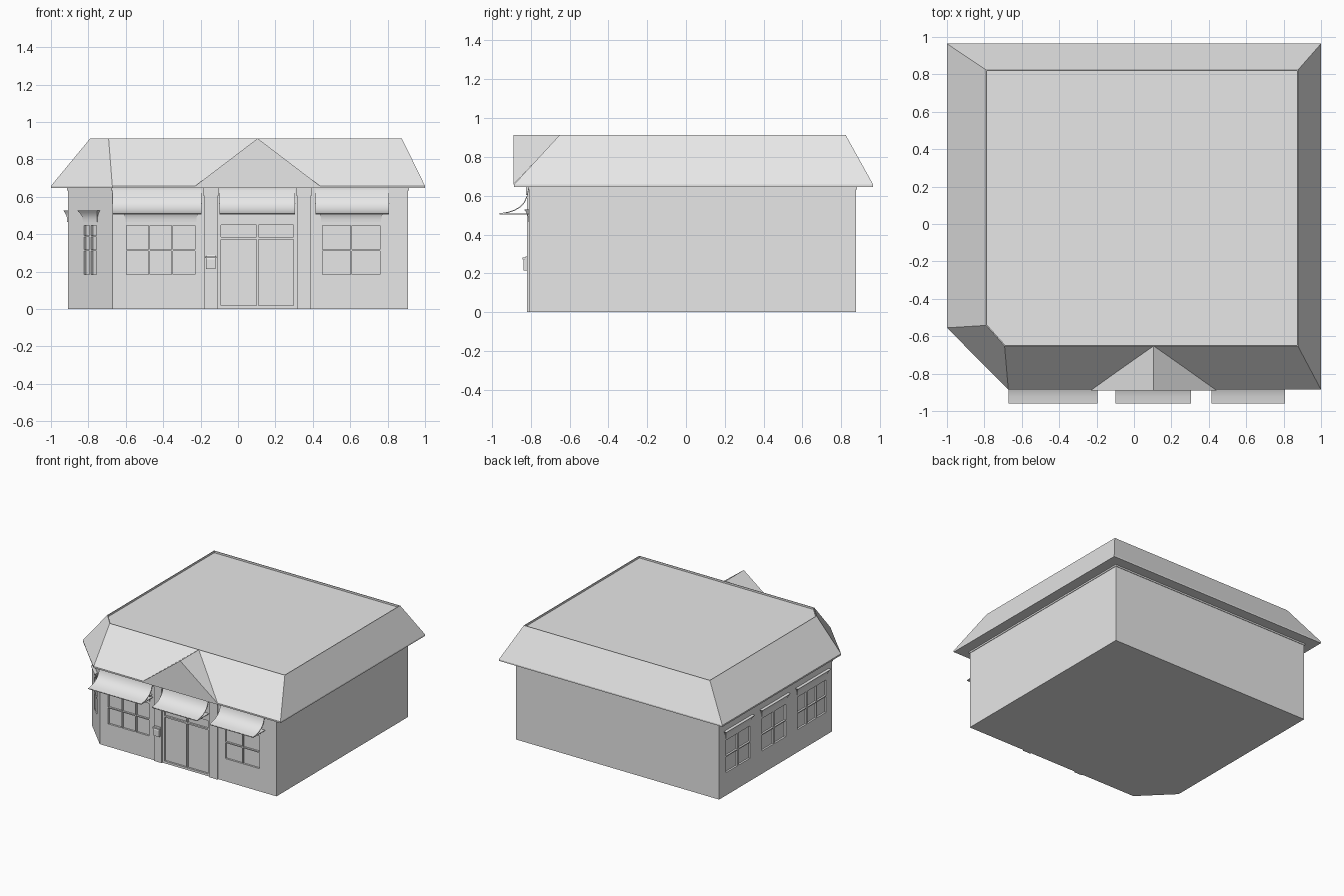
import bpy, bmesh, math
from mathutils import Matrix, Vector

cube = bpy.data.objects.get("Cube")
if cube:
    bpy.data.objects.remove(cube, do_unlink=True)

grey = bpy.data.materials.new("plain_grey")
grey.use_nodes = True
grey.diffuse_color = (0.8, 0.8, 0.8, 1)
grey.node_tree.nodes["Principled BSDF"].inputs["Base Color"].default_value = (0.8, 0.8, 0.8, 1)


def finish(name, bm, frame=Matrix(), smooth=False):
    bmesh.ops.recalc_face_normals(bm, faces=bm.faces)
    mesh = bpy.data.meshes.new(name)
    bm.to_mesh(mesh)
    bm.free()
    mesh.transform(frame)
    mesh.materials.append(grey)
    obj = bpy.data.objects.new(name, mesh)
    bpy.context.collection.objects.link(obj)
    if smooth:
        bpy.ops.object.select_all(action="DESELECT")
        obj.select_set(True)
        bpy.context.view_layer.objects.active = obj
        bpy.ops.object.shade_smooth_by_angle(angle=math.radians(35))
    return obj


def loft(name, rings, frame=Matrix(), smooth=False):
    """Skin a stack of equal-length rings and cap both ends."""
    bm = bmesh.new()
    loops = [[bm.verts.new(p) for p in ring] for ring in rings]
    for a, b in zip(loops, loops[1:]):
        for i in range(len(a)):
            j = (i + 1) % len(a)
            bm.faces.new((a[i], a[j], b[j], b[i]))
    bm.faces.new(loops[0])
    bm.faces.new(loops[-1])
    return finish(name, bm, frame, smooth)


def level(outline, z, scale=1.0):
    return [(x * scale, y * scale, z) for x, y in outline]


def add_box(bm, lo, hi, frame=Matrix()):
    lo, hi = Vector(lo), Vector(hi)
    m = frame @ Matrix.Translation((lo + hi) / 2) @ Matrix.Diagonal((*(hi - lo), 1))
    bmesh.ops.create_cube(bm, size=1, matrix=m)


def box(name, lo, hi):
    bm = bmesh.new()
    add_box(bm, lo, hi)
    return finish(name, bm)


# Wall frames: local x runs along the wall, local -y points outward
front = Matrix.Translation((0, -0.808, 0))
corner = Matrix.Translation((-0.79, -0.69, 0)) @ Matrix.Rotation(-math.pi / 4, 4, "Z")
side = Matrix.Translation((-0.91, 0, 0)) @ Matrix.Rotation(-math.pi / 2, 4, "Z")

# Walls with one cut-off corner
plan = [(-0.91, 0.876), (0.91, 0.876), (0.91, -0.808), (-0.672, -0.808), (-0.91, -0.57)]
walls = loft("walls", [level(plan, 0), level(plan, 0.65)])
loft("frieze", [level(plan, 0.633, 1.005), level(plan, 0.652, 1.005)])

# Recessed panes
cutter_bm = bmesh.new()


def cut_panes(frame, columns, rows, gap=0.006):
    for x0, x1 in zip(columns, columns[1:]):
        for z0, z1 in zip(rows, rows[1:]):
            add_box(cutter_bm, (x0 + gap, -0.05, z0 + gap), (x1 - gap, 0.015, z1 - gap), frame)


def hood(name, frame, x0, x1):
    """Coved moulding that flares outward above a window."""
    rings = []
    for i in range(6):
        t = i / 5
        flare = 0.003 + 0.022 * t ** 2.5
        a, b = x0 - flare, x1 + flare
        z = 0.465 + 0.063 * t
        rings.append([(a, 0.004, z), (b, 0.004, z), (b, -flare, z), (a, -flare, z)])
    loft(name, rings, frame, smooth=True)


windows = [
    ("front_wide", front, -0.413, 0.374, 3),
    ("front_narrow", front, 0.605, 0.314, 2),
    ("side_back", side, -0.635, 0.314, 2),
    ("side_middle", side, -0.175, 0.314, 2),
    ("side_wide", side, 0.31, 0.374, 3),
    ("corner", corner, 0, 0.1, 2),
]
for name, frame, centre, width, count in windows:
    left = centre - width / 2
    columns = [left + width * i / count for i in range(count + 1)]
    rows = [0.18, 0.315, 0.39, 0.45] if name == "corner" else [0.18, 0.315, 0.45]
    cut_panes(frame, columns, rows, 0.004)
    hood(name + "_window_hood", frame, left, left + width)

# Double door with transom lights
cut_panes(front, [-0.098, 0.104, 0.302], [0.012, 0.378, 0.454])

cutter = finish("pane_cutter", cutter_bm)
cutter.hide_render = True
cut = walls.modifiers.new("panes", "BOOLEAN")
cut.object = cutter
cut.operation = "DIFFERENCE"
cut.solver = "EXACT"
bpy.context.view_layer.objects.active = walls
bpy.ops.object.modifier_apply(modifier=cut.name)
bpy.data.objects.remove(cutter, do_unlink=True)

# Pilasters beside the door, each with a capital
for label, x0, x1 in (("right", -0.18, -0.11), ("left", 0.318, 0.388)):
    box(label + "_pilaster", (x0, -0.818, 0), (x1, -0.8, 0.61))
    box(label + "_capital", (x0 - 0.005, -0.825, 0.605), (x1 + 0.005, -0.8, 0.65))

# Mailbox with a sloped lid
mail = [(-0.8, 0.215), (-0.838, 0.215), (-0.838, 0.265), (-0.825, 0.288), (-0.8, 0.288)]
loft("mailbox", [[(x, y, z) for y, z in mail] for x in (-0.172, -0.12)])
box("mailbox_lid_edge", (-0.177, -0.843, 0.272), (-0.115, -0.8, 0.281))

# Awnings: concave curved sheet over a thin flat plate
curve = [(-0.812, 0.64), (-0.82, 0.6), (-0.834, 0.568), (-0.855, 0.545),
         (-0.885, 0.527), (-0.92, 0.516), (-0.96, 0.51)]
sheet = curve + [(y + 0.003, z - 0.004) for y, z in reversed(curve)]
for label, x0, x1 in (("right", -0.67, -0.195), ("door", -0.1, 0.305), ("left", 0.415, 0.808)):
    loft(label + "_awning", [[(x, y, z) for y, z in sheet] for x in (x0, x1)], smooth=True)
    box(label + "_awning_plate", (x0, -0.96, 0.504), (x1, -0.806, 0.509))

# Sloped roof with a slightly sunken flat top
eave = [(-1, 0.964), (1, 0.964), (1, -0.886), (-0.672, -0.886), (-1, -0.555)]
crown = [(-0.79, 0.823), (0.876, 0.823), (0.876, -0.652), (-0.692, -0.652), (-0.79, -0.542)]
loft("roof", [level(eave, 0.646), level(eave, 0.658), level(crown, 0.912),
              level(crown, 0.912, 0.994), level(crown, 0.897, 0.994)])

# Gable over the door
bm = bmesh.new()
tri = [bm.verts.new(p) for p in ((-0.23, -0.889, 0.657), (0.44, -0.889, 0.657), (0.105, -0.889, 0.912))]
ridge_end = bm.verts.new((0.105, -0.65, 0.912))
bm.faces.new(tri)
for i in range(3):
    bm.faces.new((tri[i], tri[(i + 1) % 3], ridge_end))
finish("gable", bm)
